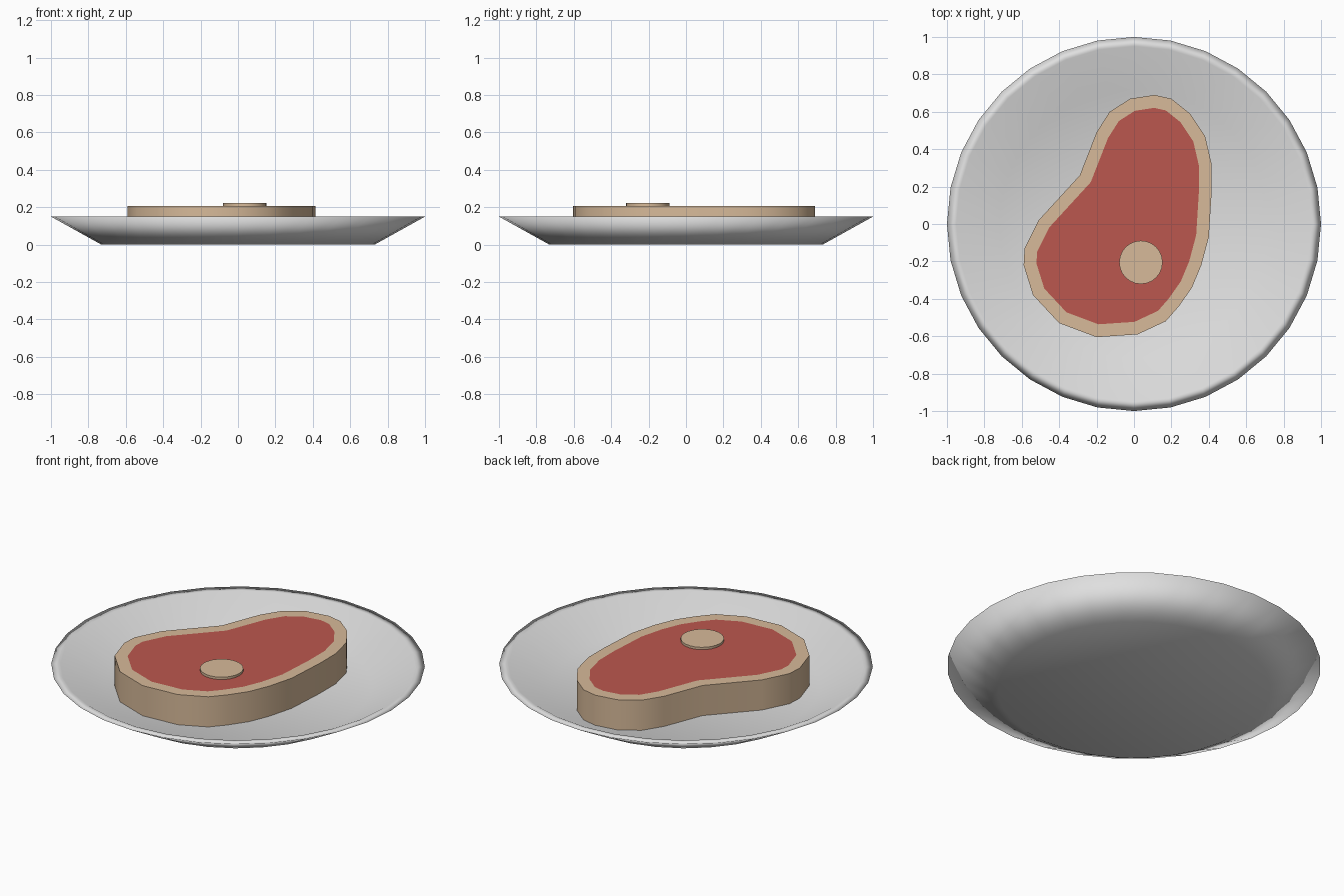
import bpy, bmesh, math

if "Cube" in bpy.data.objects:
    bpy.data.objects.remove(bpy.data.objects["Cube"])


def material(name, rgb):
    m = bpy.data.materials.new(name)
    m.diffuse_color = (*rgb, 1.0)
    m.use_nodes = True
    m.node_tree.nodes["Principled BSDF"].inputs["Base Color"].default_value = m.diffuse_color
    return m


WHITE = material("plate_white", (0.74, 0.74, 0.74))
FAT = material("fat_cream", (0.68, 0.49, 0.32))
RED = material("meat_red", (0.50, 0.095, 0.077))


def finish(bm, name, mats, angle=None):
    bmesh.ops.recalc_face_normals(bm, faces=bm.faces[:])
    me = bpy.data.meshes.new(name)
    bm.to_mesh(me)
    bm.free()
    for m in mats:
        me.materials.append(m)
    ob = bpy.data.objects.new(name, me)
    bpy.context.collection.objects.link(ob)
    bpy.ops.object.select_all(action='DESELECT')
    ob.select_set(True)
    bpy.context.view_layer.objects.active = ob
    if angle is None:
        bpy.ops.object.shade_smooth()
    else:
        bpy.ops.object.shade_smooth_by_angle(angle=math.radians(angle))
    return ob


def lathe(bm, profile, sides, cx=0.0, cy=0.0):
    """Rings of a profile joined by quads, closed by a cap at each end."""
    rings = []
    for r, z in profile:
        rings.append([bm.verts.new((cx + r * math.cos(2 * math.pi * i / sides),
                                    cy + r * math.sin(2 * math.pi * i / sides), z))
                      for i in range(sides)])
    for a, b in zip(rings, rings[1:]):
        for i in range(sides):
            j = (i + 1) % sides
            bm.faces.new((a[i], a[j], b[j], b[i]))
    bm.faces.new(rings[0][::-1])
    bm.faces.new(rings[-1])


# plate: sloped outer wall, narrow rim, dished inside
bm = bmesh.new()
lathe(bm, [(0.73, 0.0), (1.0, 0.15), (0.95, 0.15), (0.72, 0.03)], 32)
finish(bm, "plate", [WHITE])

# steak: extruded outline with an inset red top
outline = [(0.11, 0.69), (0.20, 0.67), (0.30, 0.59), (0.38, 0.47), (0.415, 0.32),
           (0.415, 0.17), (0.40, -0.07), (0.36, -0.22), (0.31, -0.34), (0.24, -0.44),
           (0.17, -0.52), (0.02, -0.59), (-0.20, -0.605), (-0.40, -0.53),
           (-0.54, -0.38), (-0.59, -0.22), (-0.585, -0.13), (-0.51, 0.02),
           (-0.29, 0.26), (-0.20, 0.49), (-0.13, 0.60), (-0.02, 0.67)]
bm = bmesh.new()
base = bm.faces.new([bm.verts.new((x, y, 0.03)) for x, y in outline])
ext = bmesh.ops.extrude_face_region(bm, geom=[base], use_keep_orig=True)
top_verts = [g for g in ext["geom"] if isinstance(g, bmesh.types.BMVert)]
bmesh.ops.translate(bm, verts=top_verts, vec=(0, 0, 0.178))
bmesh.ops.recalc_face_normals(bm, faces=bm.faces[:])
top = max(bm.faces, key=lambda f: f.calc_center_median().z)
bmesh.ops.inset_region(bm, faces=[top], thickness=0.068, use_even_offset=True)
top.material_index = 1
finish(bm, "steak", [FAT, RED], 35)

# bone: low disc on the meat
bm = bmesh.new()
lathe(bm, [(0.116, 0.19), (0.116, 0.222)], 24, 0.037, -0.205)
finish(bm, "bone", [FAT], 35)
